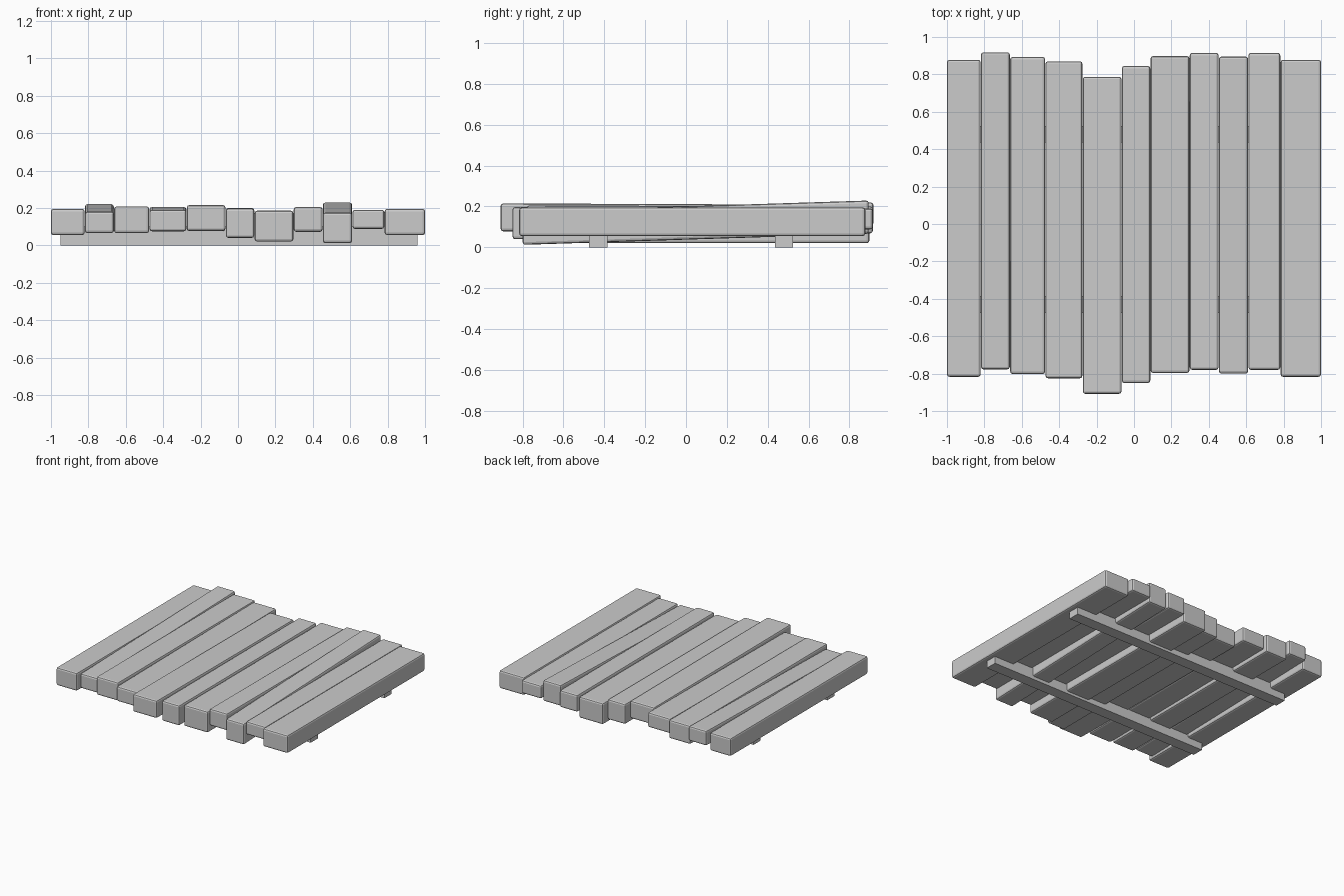
import bpy, bmesh


def box(name, x0, x1, y0, y1, z0, z1, rise=0.0, bevel=0.0):
    """Box whose back end is lifted by 'rise', with optional softened edges."""
    bm = bmesh.new()
    bmesh.ops.create_cube(bm, size=1)
    for v in bm.verts:
        back = v.co.y > 0
        v.co.x = x1 if v.co.x > 0 else x0
        v.co.z = (z1 if v.co.z > 0 else z0) + (rise if back else 0)
        v.co.y = y1 if back else y0
    if bevel:
        bmesh.ops.bevel(bm, geom=bm.edges[:], offset=bevel, segments=2,
                        profile=0.5, affect='EDGES')
    mesh = bpy.data.meshes.new(name)
    bm.to_mesh(mesh)
    bm.free()
    obj = bpy.data.objects.new(name, mesh)
    bpy.context.collection.objects.link(obj)
    return obj


# Planks: left x, right x, back y, bottom z and top z at the front, rise to the back
LENGTH = 1.695
planks = [
    (-1.0, -0.82, 0.878, 0.055, 0.195, 0),
    (-0.818, -0.664, 0.918, 0.065, 0.18, 0.04),
    (-0.662, -0.475, 0.893, 0.065, 0.208, 0),
    (-0.473, -0.276, 0.87, 0.075, 0.19, 0.015),
    (-0.274, -0.067, 0.787, 0.078, 0.215, -0.007),
    (-0.065, 0.087, 0.845, 0.04, 0.197, 0.003),
    (0.089, 0.296, 0.898, 0.02, 0.185, 0),
    (0.298, 0.452, 0.915, 0.073, 0.205, -0.005),
    (0.454, 0.61, 0.895, 0.012, 0.175, 0.054),
    (0.612, 0.782, 0.915, 0.088, 0.19, 0),
    (0.784, 1.0, 0.878, 0.055, 0.195, 0),
]
for i, (x0, x1, yb, z0, z1, rise) in enumerate(planks, 1):
    box(f"plank_{i}", x0, x1, yb - LENGTH, yb, z0, z1, rise, bevel=0.013)

# Two cross battens underneath
for name, y in (("front_batten", -0.43), ("back_batten", 0.48)):
    box(name, -0.95, 0.96, y - 0.045, y + 0.045, 0, 0.1)
